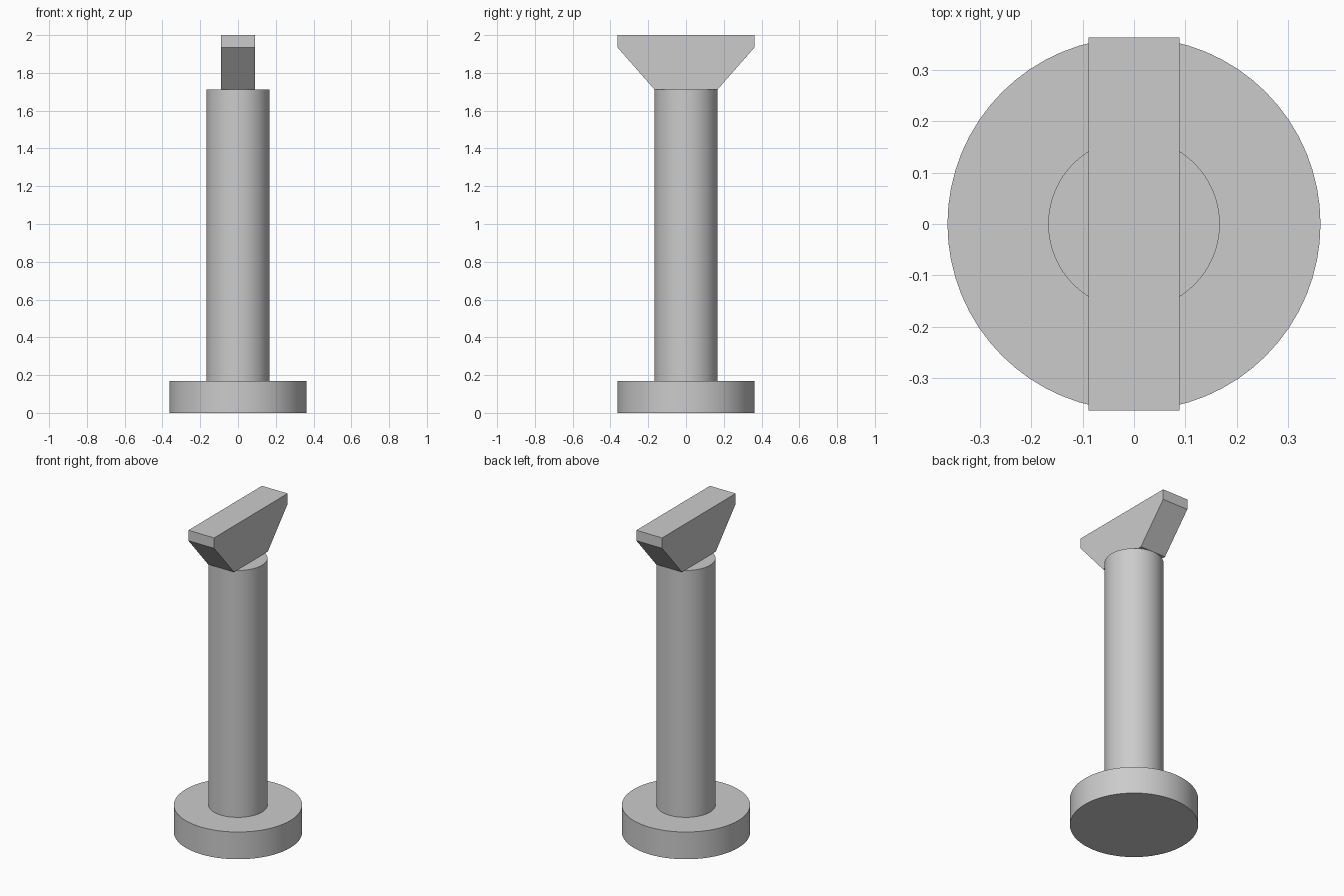
import bpy
import bmesh
import math

cube = bpy.data.objects.get("Cube")
if cube:
    bpy.data.objects.remove(cube, do_unlink=True)

# Single plain grey
grey = bpy.data.materials.new("plain grey")
grey.use_nodes = True
colour = (0.6, 0.6, 0.6, 1)
grey.diffuse_color = colour
grey.node_tree.nodes["Principled BSDF"].inputs["Base Color"].default_value = colour


def disc(name, radius, bottom, top):
    """Smooth upright cylinder between two heights."""
    bpy.ops.mesh.primitive_cylinder_add(
        vertices=64, radius=radius, depth=top - bottom,
        location=(0, 0, (bottom + top) / 2))
    obj = bpy.context.object
    obj.name = name
    obj.data.materials.append(grey)
    bpy.ops.object.shade_smooth_by_angle(angle=math.radians(30))
    return obj


def extrude_profile(name, profile, half_width):
    """Extrude a (y, z) outline along x, centred on x = 0."""
    bm = bmesh.new()
    face = bm.faces.new([bm.verts.new((-half_width, y, z)) for y, z in profile])
    extruded = bmesh.ops.extrude_face_region(bm, geom=[face])["geom"]
    moved = [v for v in extruded if isinstance(v, bmesh.types.BMVert)]
    bmesh.ops.translate(bm, verts=moved, vec=(2 * half_width, 0, 0))
    bmesh.ops.recalc_face_normals(bm, faces=bm.faces)
    mesh = bpy.data.meshes.new(name)
    bm.to_mesh(mesh)
    bm.free()
    mesh.materials.append(grey)
    obj = bpy.data.objects.new(name, mesh)
    bpy.context.collection.objects.link(obj)
    return obj


# Round foot and column
disc("base", 0.363, 0, 0.17)
disc("column", 0.167, 0.17, 1.712)

# Flared head: narrow at the column, wide with a short lip at the top
half = [(0.167, 1.712), (0.363, 1.935), (0.363, 2.0)]
outline = half + [(-y, z) for y, z in reversed(half)]
extrude_profile("support_head", outline, 0.089)
